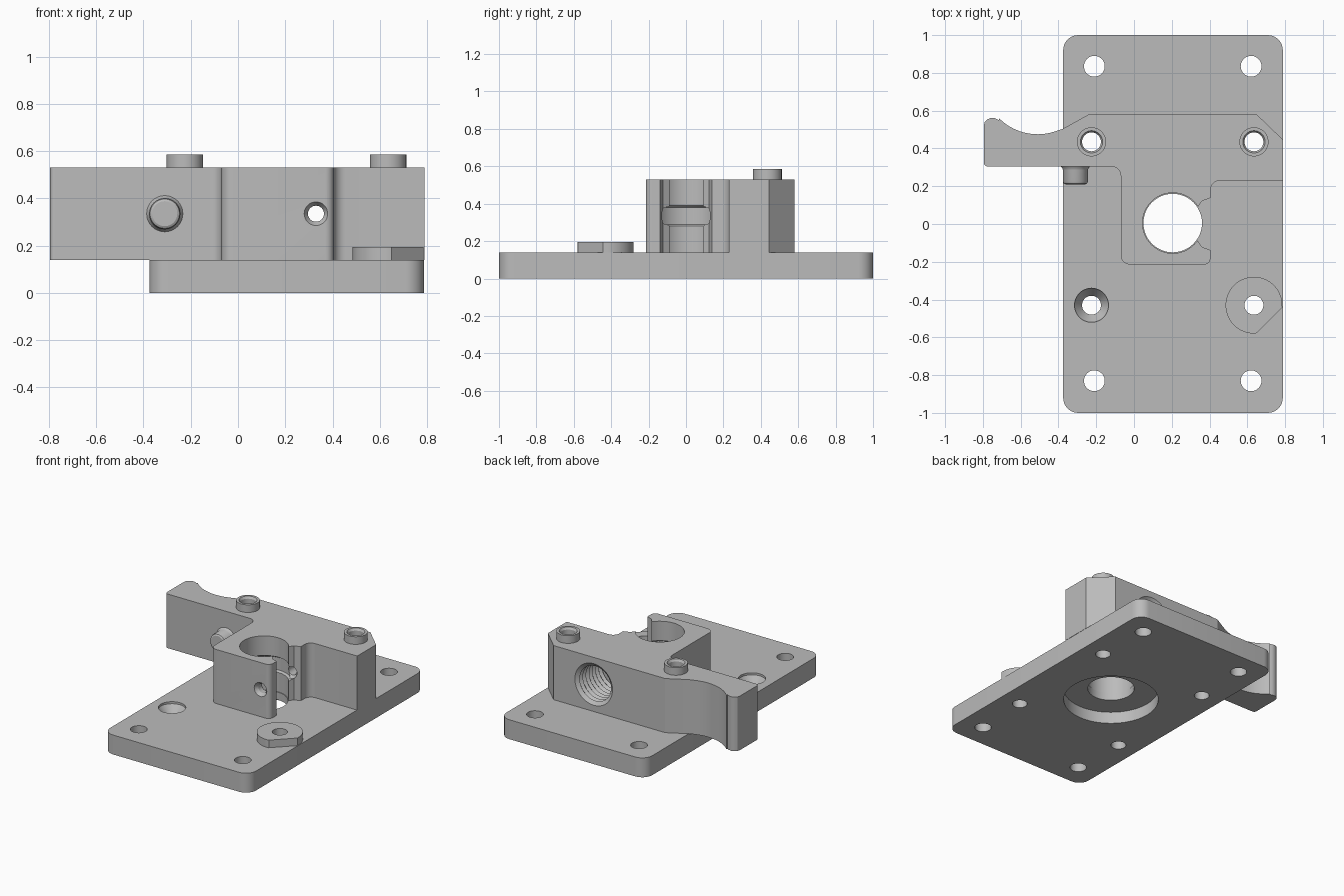
import bpy, bmesh, math
from mathutils import Vector

if "Cube" in bpy.data.objects:
    bpy.data.objects.remove(bpy.data.objects["Cube"])

grey = bpy.data.materials.new("plain grey")
grey.use_nodes = True
grey.diffuse_color = (0.5, 0.5, 0.5, 1)
grey.node_tree.nodes["Principled BSDF"].inputs["Base Color"].default_value = (0.5, 0.5, 0.5, 1)


def finish(name, bm):
    bmesh.ops.recalc_face_normals(bm, faces=bm.faces)
    mesh = bpy.data.meshes.new(name)
    bm.to_mesh(mesh)
    bm.free()
    mesh.materials.append(grey)
    ob = bpy.data.objects.new(name, mesh)
    bpy.context.collection.objects.link(ob)
    return ob


def rounded(points, steps=8):
    """Outline from (x, y) or (x, y, fillet radius) corners."""
    out = []
    for i, p in enumerate(points):
        c = Vector(p[:2])
        if len(p) == 2:
            out.append(c)
            continue
        a = (Vector(points[i - 1][:2]) - c).normalized()
        b = (Vector(points[(i + 1) % len(points)][:2]) - c).normalized()
        half = a.angle(b) / 2
        mid = c + (a + b).normalized() * p[2] / math.sin(half)
        start = c + a * p[2] / math.tan(half) - mid
        sweep = start.angle_signed(c + b * p[2] / math.tan(half) - mid)
        for k in range(steps + 1):
            t = -sweep * k / steps
            out.append(mid + Vector((start.x * math.cos(t) - start.y * math.sin(t),
                                     start.x * math.sin(t) + start.y * math.cos(t))))
    return out


def prism(name, outline, z0, z1):
    bm = bmesh.new()
    rings = [[bm.verts.new((p[0], p[1], z)) for p in outline] for z in (z0, z1)]
    n = len(outline)
    for i in range(n):
        j = (i + 1) % n
        bm.faces.new((rings[0][i], rings[0][j], rings[1][j], rings[1][i]))
    bm.faces.new(rings[0])
    bm.faces.new(rings[1])
    return finish(name, bm)


def lathe(name, profile, centre, axis="Z", n=48):
    """Solid of revolution from (radius, height) pairs; heights are absolute."""
    bm = bmesh.new()
    rings = []
    for r, h in profile:
        ring = []
        for i in range(n):
            t = math.tau * i / n
            u, v = centre[0] + r * math.cos(t), centre[1] + r * math.sin(t)
            ring.append(bm.verts.new((u, v, h) if axis == "Z" else (u, h, v)))
        rings.append(ring)
    for a, b in zip(rings, rings[1:]):
        for i in range(n):
            j = (i + 1) % n
            bm.faces.new((a[i], a[j], b[j], b[i]))
    bm.faces.new(rings[0])
    bm.faces.new(rings[-1])
    return finish(name, bm)


def cut(ob, *cutters):
    bpy.context.view_layer.objects.active = ob
    for c in cutters:
        c.hide_render = True
        mod = ob.modifiers.new("cut", "BOOLEAN")
        mod.operation, mod.solver, mod.object = "DIFFERENCE", "EXACT", c
        bpy.ops.object.modifier_apply(modifier=mod.name)
        bpy.data.objects.remove(c)


def hole(r, centre):
    return lathe("cutter", [(r, -0.1), (r, 0.8)], centre)


BORE = (0.205, 0.005)
CROSS = (0.33, 0.335)
BOLTS = [(-0.225, 0.435), (0.635, 0.435)]
LOW_L, LOW_R = (-0.225, -0.43), (0.635, -0.43)

# Base plate with bolt holes, countersink, bore and underside recess
plate = prism("base_plate", rounded([(-0.375, -1, 0.08), (0.788, -1, 0.08),
                                     (0.788, 1, 0.08), (-0.375, 1, 0.08)]), 0, 0.14)
cut(plate, *[hole(0.055, (x, y)) for x in (-0.21, 0.62) for y in (-0.83, 0.835)])
cut(plate, *[hole(0.05, c) for c in BOLTS + [LOW_L, LOW_R]])
cut(plate, hole(0.155, BORE),
    lathe("cutter", [(0.316, -0.1), (0.316, 0.085)], BORE, n=64),
    lathe("cutter", [(0.05, 0.07), (0.09, 0.125), (0.09, 0.2)], LOW_L))

# Clamp block with finger lever
outline = [(-0.795, 0.305, 0.02), (-0.07, 0.305, 0.05), (-0.07, -0.215, 0.05),
           (0.405, -0.215, 0.035), (0.405, 0.23, 0.05), (0.79, 0.23),
           (0.79, 0.445), (0.65, 0.58), (-0.24, 0.58), (-0.375, 0.505)]
# concave thumb curve, then the rounded tip
thumb = [(-0.51 + 0.29 * math.sin(t), 0.765 - 0.29 * math.cos(t))
         for t in [math.radians(20 - 6.5 * k) for k in range(11)]]
outline += thumb + [(-0.715, 0.55), (-0.735, 0.56), (-0.755, 0.562),
                    (-0.775, 0.555), (-0.79, 0.54), (-0.795, 0.52)]
block = prism("clamp_block", rounded(outline), 0.14, 0.53)
cut(block, lathe("cutter", [(0.16, 0), (0.16, 0.28), (0.175, 0.29), (0.175, 0.38),
                            (0.16, 0.39), (0.16, 0.8)], BORE, n=64))
# Flared clamp slot
half = [(0.25, 0.088), (0.337, 0.088), (0.36, 0.122), (0.405, 0.138), (0.5, 0.138)]
cut(block, prism("cutter", half + [(x, -y) for x, y in reversed(half)], 0, 0.8))
cut(block, *[hole(0.05, c) for c in BOLTS])
# Cross hole with a chamfered front mouth, and threaded rear socket
cut(block, lathe("cutter", [(0.05, -0.3), (0.05, -0.215), (0.034, -0.19), (0.034, -0.15),
                            (0.05, -0.13), (0.05, 0.13), (0.034, 0.15), (0.034, 0.4)],
                 CROSS, "Y", 32))
threads = [(0.15, 0.7), (0.15, 0.58)]
for k in range(8):
    y = 0.56 - 0.036 * k
    threads += [(0.125, y), (0.14, y - 0.018)]
cut(block, lathe("cutter", threads, CROSS, "Y"))

# Hollow bolt sleeves standing above the block
sleeves = []
for side, c in zip(("right", "left"), BOLTS):
    s = lathe(side + "_bolt_sleeve", [(0.077, 0.53), (0.077, 0.585)], c)
    cut(s, lathe("cutter", [(0.05, 0.4), (0.05, 0.57), (0.062, 0.59)], c))
    sleeves.append(s)

# Trimmed round spacer pad
pad_pts = [(LOW_R[0] + 0.15 * math.cos(t), LOW_R[1] + 0.15 * math.sin(t))
           for t in [math.radians(5 * k) for k in range(1, 55)]]
pad = prism("spacer_pad", pad_pts + [(0.65, -0.578), (0.785, -0.443)], 0.14, 0.195)
cut(pad, hole(0.05, LOW_R))

# Push button on the front of the lever
button = lathe("push_button", [(0.078, 0.307), (0.07, 0.296), (0.066, 0.285), (0.066, 0.225),
                               (0.062, 0.215), (0.053, 0.21)], (-0.31, 0.335), "Y")

for ob in bpy.context.view_layer.objects:
    ob.select_set(False)
for ob in [plate, block, pad, button] + sleeves:
    ob.select_set(True)
bpy.context.view_layer.objects.active = plate
bpy.ops.object.shade_smooth_by_angle(angle=math.radians(28))
